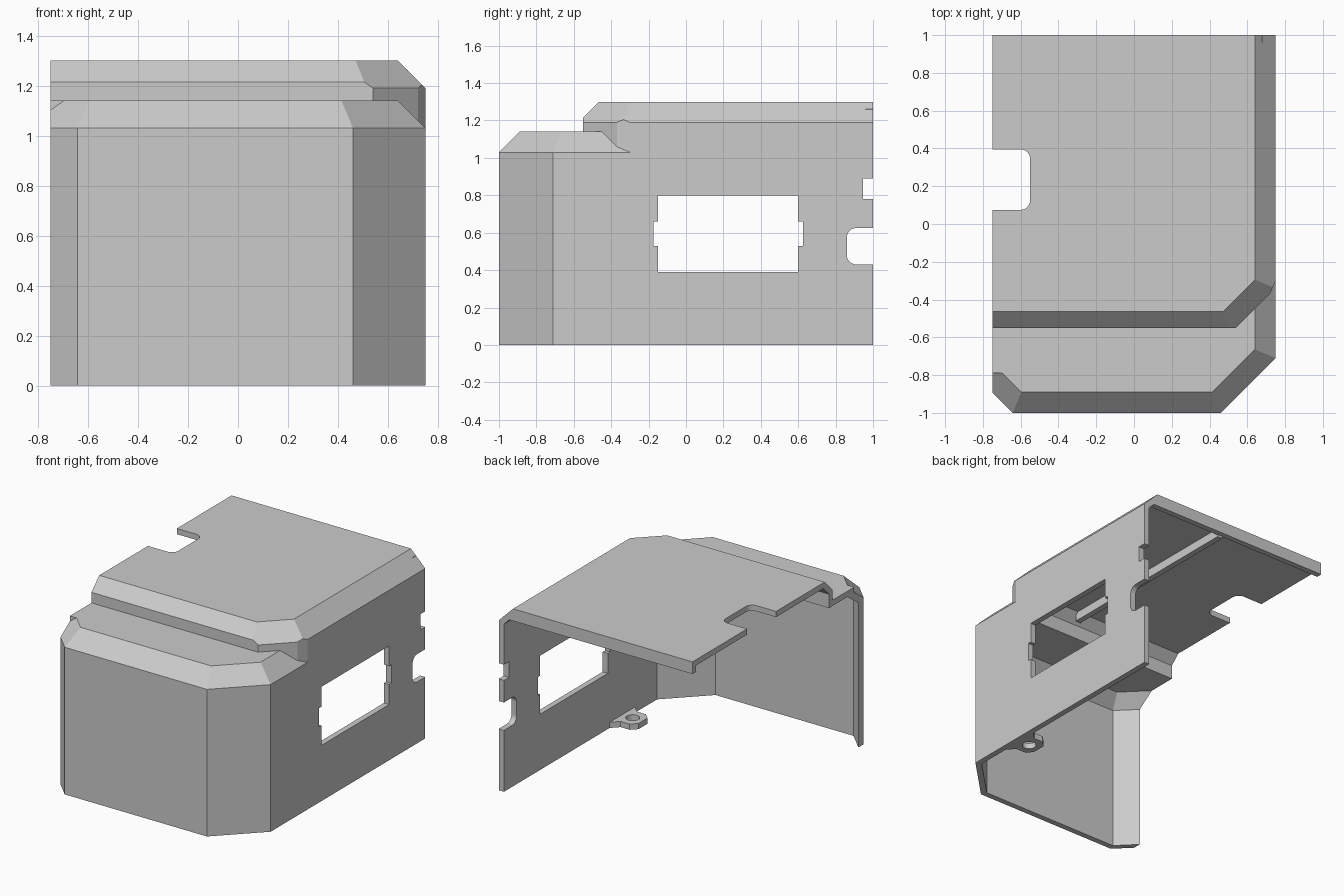
import bpy, bmesh
from mathutils import Vector, Matrix

if "Cube" in bpy.data.objects:
    bpy.data.objects.remove(bpy.data.objects["Cube"])

WALL = 0.04
grey = bpy.data.materials.new("plain_grey")
grey.use_nodes = True
grey.diffuse_color = (0.6, 0.6, 0.6, 1)
grey.node_tree.nodes["Principled BSDF"].inputs["Base Color"].default_value = (0.6, 0.6, 0.6, 1)


def finish(bm, name):
    bmesh.ops.recalc_face_normals(bm, faces=bm.faces)
    mesh = bpy.data.meshes.new(name)
    bm.to_mesh(mesh)
    bm.free()
    mesh.materials.append(grey)
    ob = bpy.data.objects.new(name, mesh)
    bpy.context.scene.collection.objects.link(ob)
    return ob


def box_mesh(lo, hi):
    lo, hi = Vector(lo), Vector(hi)
    bm = bmesh.new()
    bmesh.ops.create_cube(bm, size=1, matrix=Matrix.Translation((lo + hi) / 2)
                          @ Matrix.Diagonal((*(hi - lo), 1)))
    return bm


def box(name, lo, hi, axis=None, radius=0):
    """Box with optional rounding of the edges along one axis."""
    bm = box_mesh(lo, hi)
    if axis is not None:
        edges = [e for e in bm.edges
                 if abs((e.verts[0].co - e.verts[1].co)[axis]) > 1e-4]
        bmesh.ops.bevel(bm, geom=edges, offset=radius, segments=6,
                        profile=0.5, affect='EDGES')
    return finish(bm, name)


def convex(name, planes, inset=0):
    """Convex block trimmed by (normal, point) planes; inset > 0 gives the open cavity."""
    e = 0.1 if inset else 0
    bm = box_mesh((-0.75 - e, -2, -e), (2, 1 + e, 2))
    for normal, point in planes:
        n = Vector(normal).normalized()
        res = bmesh.ops.bisect_plane(
            bm, geom=bm.verts[:] + bm.edges[:] + bm.faces[:], dist=1e-6,
            plane_co=Vector(point) - n * inset, plane_no=n, clear_outer=True)
        cut = [g for g in res["geom_cut"] if isinstance(g, bmesh.types.BMEdge)]
        if cut:
            bmesh.ops.edgeloop_fill(bm, edges=cut)
    return finish(bm, name)


def boolean(target, tool, operation):
    tool.hide_render = True
    mod = target.modifiers.new("cut", 'BOOLEAN')
    mod.operation, mod.solver, mod.object = operation, 'EXACT', tool
    bpy.context.view_layer.objects.active = target
    bpy.ops.object.modifier_apply(modifier=mod.name)
    bpy.data.objects.remove(tool)


# Facets of the lower front body
RIGHT = ((1, 0, 0), (0.75, 0, 0))
lower = [
    RIGHT,
    ((0, -1, 0), (0, -1, 0)),
    ((0, 0, 1), (0, 0, 1.14)),
    ((1, -1, 0), (0.75, -0.71, 0)),
    ((0, -1, 1), (0, -1, 1.03)),
    ((1, 0, 1), (0.75, 0, 1.03)),
    ((1, -1, 2 ** 0.5), (0.75, -0.71, 1.03)),
]
left_corner = [
    ((-1, -1, 0), (-0.75, -0.892, 0)),
    ((-1, -1, 2 ** 0.5), (-0.75, -0.892, 1.03)),
]
# Facets of the raised rear body
upper = [
    RIGHT,
    ((0, -1, 0), (0, -0.55, 0)),
    ((0, 0, 1), (0, 0, 1.3)),
    ((1, -1, 0), (0.54, -0.55, 0)),
    ((7, -3, 0), (0.75, -0.3, 0)),
    ((0, -1, 1), (0, -0.55, 1.214)),
    ((1, 0, 1), (0.75, 0, 1.19)),
    ((1, -1, 2 ** 0.5), (0.54, -0.55, 1.19)),
]
ledge = lower + [((0, -1, 0), (0, -0.79, 0))]

# Outer shell
shell = convex("cover_shell", lower + left_corner)
boolean(shell, convex("ledge_block", ledge), 'UNION')
boolean(shell, convex("rear_block", upper), 'UNION')

# Cavity, open to the left, back and bottom
cavity = convex("cavity", lower + left_corner, WALL)
boolean(cavity, convex("rear_cavity", upper, WALL), 'UNION')
boolean(shell, cavity, 'DIFFERENCE')

# Stiffening lip and rib under the roof
box("rear_lip", (-0.75, 0.96, 1.215), (0.68, 1, 1.262))
box("roof_rib", (0.06, -0.47, 1.2), (0.1, 0.965, 1.262))

# Openings: window, its side notches, rear notches and roof slot
openings = [
    box("window", (0.6, -0.15, 0.39), (0.9, 0.6, 0.8)),
    box("window_notch", (0.6, -0.175, 0.53), (0.9, 0.625, 0.66)),
    box("small_notch", (0.6, 0.945, 0.78), (0.9, 1.2, 0.89)),
    box("round_notch", (0.6, 0.86, 0.43), (0.9, 1.2, 0.625), 0, 0.05),
    box("roof_slot", (-1, 0.075, 1.1), (-0.55, 0.395, 1.4), 2, 0.05),
]
for tool in openings:
    boolean(shell, tool, 'DIFFERENCE')

# Screw tab at the foot of the right wall
bm = bmesh.new()
outline = [(0.72, -0.46), (0.66, -0.4), (0.59, -0.4), (0.55, -0.36),
           (0.55, -0.26), (0.59, -0.22), (0.66, -0.22), (0.72, -0.16)]
face = bm.faces.new([bm.verts.new((x, y, 0)) for x, y in outline])
top = bmesh.ops.extrude_face_region(bm, geom=[face])["geom"]
bmesh.ops.translate(bm, vec=(0, 0, 0.04),
                    verts=[v for v in top if isinstance(v, bmesh.types.BMVert)])
tab = finish(bm, "screw_tab")
bm = bmesh.new()
bmesh.ops.create_cone(bm, cap_ends=True, segments=24, radius1=0.045, radius2=0.045,
                      depth=0.3, matrix=Matrix.Translation((0.63, -0.31, 0)))
boolean(tab, finish(bm, "screw_hole"), 'DIFFERENCE')
